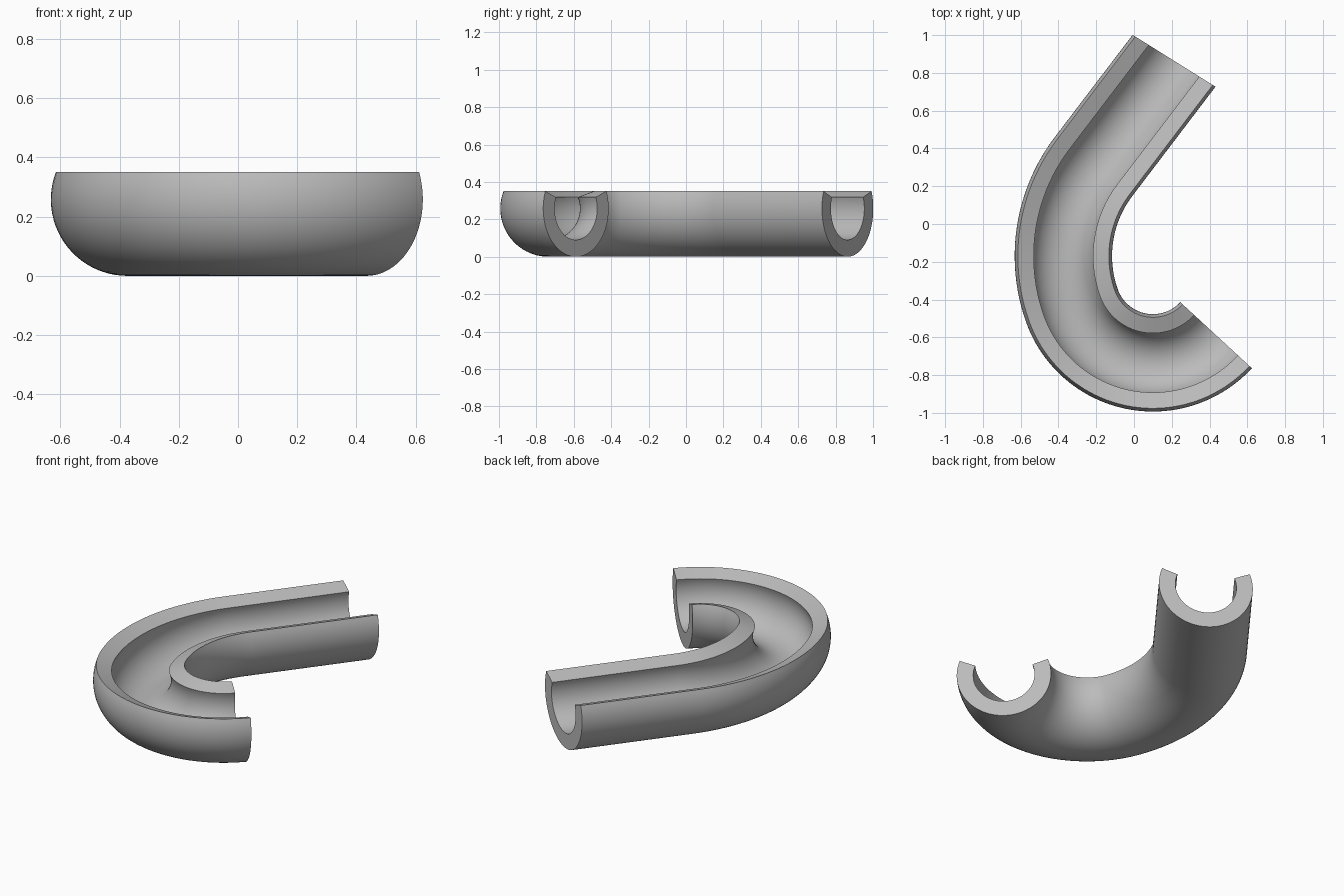
import bpy, bmesh
from math import radians, cos, sin, hypot, atan2, pi
from mathutils import Vector

if "Cube" in bpy.data.objects:
    bpy.data.objects.remove(bpy.data.objects["Cube"], do_unlink=True)

OUTER, INNER = 0.258, 0.168      # wall radii of the channel section
RIM = radians(21)                # how far the walls rise past half round
SEGMENTS = 48

# Path stations: (centre point, outward direction in plan, sideways stretch)
def direction(a):
    return Vector((cos(a), sin(a), 0))

def arc(centre, radius, start, end, steps):
    angles = [start + (end - start) * i / steps for i in range(steps + 1)]
    return [(centre + direction(a) * radius, direction(a), 1.0) for a in angles]

tight_centre, tight_radius = Vector((0.10, -0.28, 0)), 0.455
wide_centre, wide_radius = Vector((0.409, -0.17, 0)), 0.783
gap = tight_centre - wide_centre
joint = atan2(gap.y, gap.x) % (2 * pi)
straight, cut = radians(143.2), radians(148)

stations = arc(tight_centre, tight_radius, radians(317.3), joint, 48)
stations += arc(wide_centre, wide_radius, joint, straight, 24)[1:]
# The straight run ends in a slightly slanted cut
stations.append((Vector((0.212, 0.864, 0)), direction(cut), 1 / cos(cut - straight)))

# Open round section: outer wall one way, inner wall back
sweep = [RIM - (pi + 2 * RIM) * i / SEGMENTS for i in range(SEGMENTS + 1)]
section = [(OUTER * cos(a), OUTER * sin(a)) for a in sweep]
section += [(INNER * cos(a), INNER * sin(a)) for a in reversed(sweep)]
count = len(section)

bm = bmesh.new()
rings = [[bm.verts.new(p + out * (u * stretch) + Vector((0, 0, OUTER + v)))
          for u, v in section] for p, out, stretch in stations]

# Walls and rims
for a, b in zip(rings, rings[1:]):
    for i in range(count):
        j = (i + 1) % count
        bm.faces.new((a[i], a[j], b[j], b[i]))
# End faces
for ring in (rings[0], rings[-1]):
    for i in range(SEGMENTS):
        bm.faces.new((ring[i], ring[i + 1], ring[count - 2 - i], ring[count - 1 - i]))
bmesh.ops.recalc_face_normals(bm, faces=bm.faces[:])

mesh = bpy.data.meshes.new("curved_channel")
bm.to_mesh(mesh)
bm.free()
channel = bpy.data.objects.new("curved_channel", mesh)
bpy.context.collection.objects.link(channel)

# Plain grey material
grey = bpy.data.materials.new("plain grey")
grey.use_nodes = True
colour = (0.5, 0.5, 0.5, 1)
grey.diffuse_color = colour
grey.node_tree.nodes["Principled BSDF"].inputs["Base Color"].default_value = colour
mesh.materials.append(grey)

bpy.ops.object.select_all(action="DESELECT")
channel.select_set(True)
bpy.context.view_layer.objects.active = channel
bpy.ops.object.shade_smooth_by_angle(angle=radians(30))
